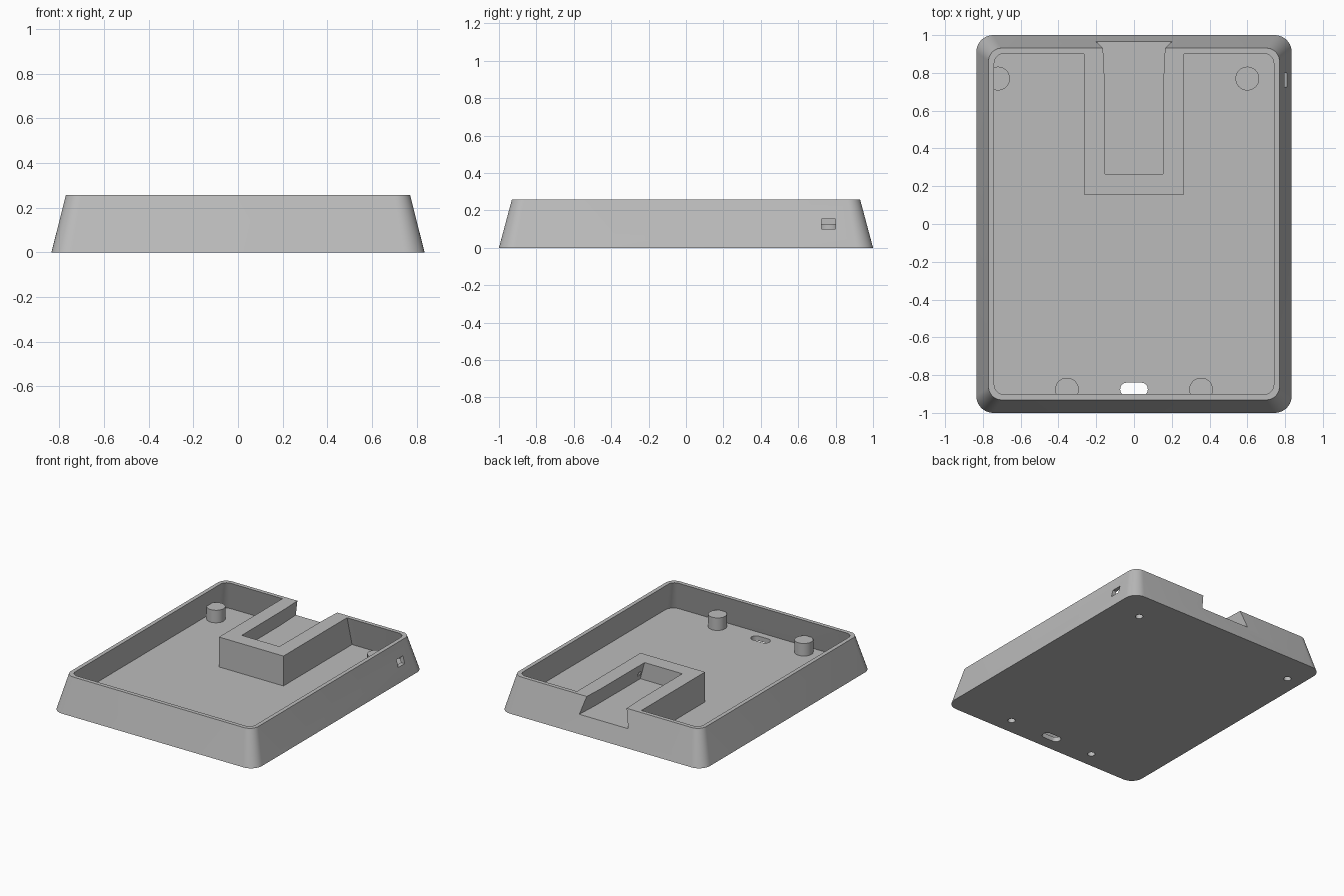
import bpy, bmesh, math

H = 0.257                      # height of the tray
SLOPE = 0.065 / H              # inward lean of the walls
FLOOR, MID = 0.035, 0.128      # floor level, and level of boss tops and dovetail

if "Cube" in bpy.data.objects:
    bpy.data.objects.remove(bpy.data.objects["Cube"], do_unlink=True)

grey = bpy.data.materials.new("plain_grey")
grey.use_nodes = True
colour = (0.5, 0.5, 0.5, 1)
grey.diffuse_color = colour
grey.node_tree.nodes["Principled BSDF"].inputs["Base Color"].default_value = colour


def loft(name, rings):
    """Closed solid skinned through rings of equal point count."""
    bm = bmesh.new()
    loops = [[bm.verts.new(p) for p in ring] for ring in rings]
    n = len(loops[0])
    for a, b in zip(loops, loops[1:]):
        for i in range(n):
            j = (i + 1) % n
            bm.faces.new((a[i], a[j], b[j], b[i]))
    bm.faces.new(loops[0][::-1])
    bm.faces.new(loops[-1])
    bmesh.ops.recalc_face_normals(bm, faces=bm.faces)
    mesh = bpy.data.meshes.new(name)
    bm.to_mesh(mesh)
    bm.free()
    mesh.materials.append(grey)
    ob = bpy.data.objects.new(name, mesh)
    bpy.context.collection.objects.link(ob)
    return ob


def rounded(hx, hy, r, z, cx=0, cy=0, seg=10):
    """Rounded rectangle outline at height z."""
    pts = []
    for q, (sx, sy) in enumerate(((1, 1), (-1, 1), (-1, -1), (1, -1))):
        for k in range(seg + 1):
            a = (q + k / seg) * math.pi / 2
            pts.append((cx + sx * (hx - r) + r * math.cos(a),
                        cy + sy * (hy - r) + r * math.sin(a), z))
    return pts


def frustum(name, hx, hy, r, z0, z1):
    """Rounded box with walls leaning in; half sizes are given at z = 0."""
    return loft(name, [rounded(hx - SLOPE * z, hy - 1.06 * SLOPE * z, r - 0.08 * z, z)
                       for z in (z0, z1)])


def box(name, x0, x1, y0, y1, z0, z1):
    return loft(name, [[(x0, y0, z), (x1, y0, z), (x1, y1, z), (x0, y1, z)]
                       for z in (z0, z1)])


def cylinder(name, x, y, r, z0, z1, seg=32):
    circle = [(x + r * math.cos(i * math.tau / seg), y + r * math.sin(i * math.tau / seg))
              for i in range(seg)]
    return loft(name, [[(px, py, z) for px, py in circle] for z in (z0, z1)])


def cut(target, cutter):
    """Subtract the cutter and remove it."""
    mod = target.modifiers.new("cut", 'BOOLEAN')
    mod.operation, mod.solver, mod.object = 'DIFFERENCE', 'EXACT', cutter
    bpy.context.view_layer.objects.active = target
    bpy.ops.object.modifier_apply(modifier=mod.name)
    bpy.data.objects.remove(cutter, do_unlink=True)


# Hollow interior, leaving the mounting block and the screw bosses standing
bosses = [(0.6, 0.77), (-0.72, 0.77), (-0.355, -0.877), (0.355, -0.877)]
cavity = frustum("cavity", 0.805, 0.97, 0.07, FLOOR, 0.3)
cut(cavity, box("block", -0.265, 0.265, 0.155, 1.2, -0.1, 0.4))
for x, y in bosses:
    cut(cavity, cylinder("boss", x, y, 0.063, -0.1, MID))

# Tray body
tray = frustum("tray", 0.835, 1.0, 0.09, 0, H)
cut(tray, cavity)

# Dovetail channel, flaring at its open end
sections = []
for y, half in ((0.265, 0.155), (0.78, 0.157), (1.05, 0.17)):
    low, high = half + 0.035, half - 0.012
    sections.append([(-low, y, MID), (low, y, MID), (high, y, 0.3), (-high, y, 0.3)])
cut(tray, loft("dovetail_channel", sections))

# Detent pocket in the channel side
cut(tray, box("detent", 0.14, 0.2, 0.28, 0.31, 0.165, 0.195))

# Side port, cable slot and blind screw holes
cut(tray, box("side_port", 0.7, 0.9, 0.725, 0.8, 0.1, 0.155))
cut(tray, loft("cable_slot", [rounded(0.073, 0.035, 0.0349, z, 0, -0.875)
                              for z in (-0.1, 0.06)]))
for x, y in bosses:
    cut(tray, cylinder("screw_hole", x, y, 0.026, -0.1, 0.1, 24))

# Smooth the rounded corners, keep edges sharp
bpy.ops.object.select_all(action='DESELECT')
tray.select_set(True)
bpy.context.view_layer.objects.active = tray
bpy.ops.object.shade_smooth_by_angle(angle=math.radians(30))
